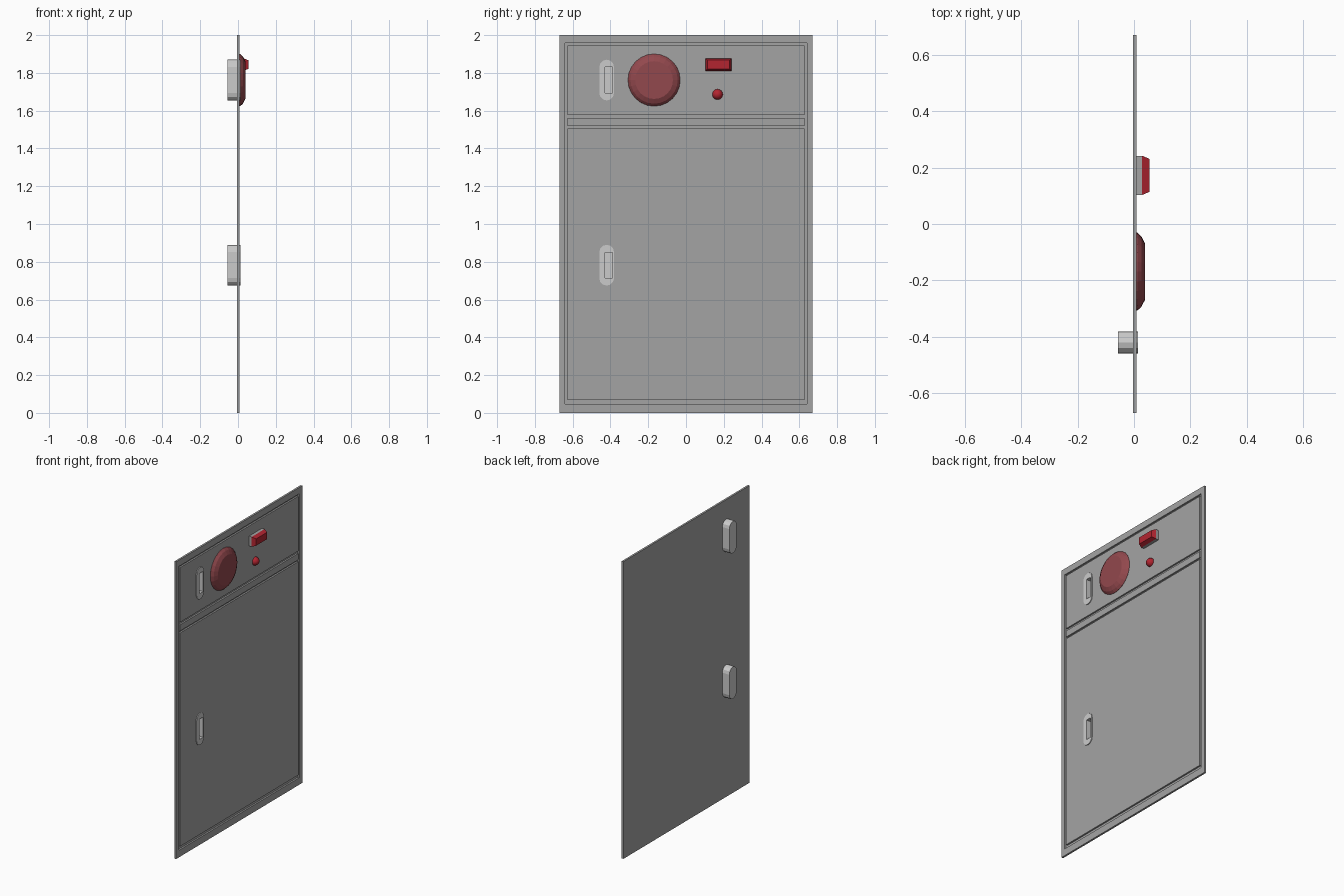
import bpy, bmesh
from math import sin, cos, pi, radians

if "Cube" in bpy.data.objects:
    bpy.data.objects.remove(bpy.data.objects["Cube"])

PANEL_GREY = (0.37, 0.37, 0.37)
HANDLE_GREY = (0.63, 0.63, 0.63)
RED = (0.45, 0.018, 0.03)
BELL_RED = (0.29, 0.065, 0.075)


def finish(name, bm, color=PANEL_GREY, smooth=False):
    bmesh.ops.recalc_face_normals(bm, faces=bm.faces)
    me = bpy.data.meshes.new(name)
    bm.to_mesh(me)
    bm.free()
    ob = bpy.data.objects.new(name, me)
    bpy.context.collection.objects.link(ob)
    mat = bpy.data.materials.new(name + "_paint")
    mat.diffuse_color = (*color, 1)
    mat.use_nodes = True
    mat.node_tree.nodes["Principled BSDF"].inputs["Base Color"].default_value = mat.diffuse_color
    me.materials.append(mat)
    if smooth:
        bpy.ops.object.select_all(action='DESELECT')
        ob.select_set(True)
        bpy.context.view_layer.objects.active = ob
        bpy.ops.object.shade_smooth_by_angle(angle=radians(30))
    return ob


def loft(name, loops, closed=False, **kw):
    """Skin a list of equal-length 3D loops; cap the ends or close into a ring."""
    bm = bmesh.new()
    rows = [[bm.verts.new(p) for p in lp] for lp in loops]
    n = len(rows[0])
    pairs = list(zip(rows, rows[1:] + rows[:1])) if closed else list(zip(rows, rows[1:]))
    for a, b in pairs:
        for i in range(n):
            j = (i + 1) % n
            bm.faces.new((a[i], a[j], b[j], b[i]))
    if not closed:
        bm.faces.new(rows[0])
        bm.faces.new(rows[-1])
    return finish(name, bm, **kw)


def rect(x, y0, y1, z0, z1):
    return [(x, y0, z0), (x, y1, z0), (x, y1, z1), (x, y0, z1)]


def box(name, x0, x1, *r, **kw):
    return loft(name, [rect(x0, *r), rect(x1, *r)], **kw)


def circle(x, r, cy, cz, n):
    return [(x, cy + r * cos(2 * pi * i / n), cz + r * sin(2 * pi * i / n)) for i in range(n)]


def stadium(x, cy, cz, r, half, n=6):
    pts = []
    for s in (1, -1):
        for i in range(n + 1):
            a = pi * i / n
            pts.append((x, cy + s * r * cos(a), cz + s * (half - r + r * sin(a))))
    return pts


def cut(target, cutter):
    m = target.modifiers.new("cut", 'BOOLEAN')
    m.operation = 'DIFFERENCE'
    m.solver = 'EXACT'
    m.object = cutter
    bpy.context.view_layer.objects.active = target
    bpy.ops.object.modifier_apply(modifier=m.name)
    bpy.data.objects.remove(cutter)


FRONT, FLOOR, BACK = 0.009, -0.002, -0.004
IN = -0.003     # how deep raised panels sink into the back plate

# Back plate, raised outer frame, and door panels separated by grooves
plate = box("back_plate", BACK, FLOOR, -0.671, 0.671, 0, 2)
outer, inner = (-0.671, 0.671, 0, 2), (-0.64, 0.64, 0.047, 1.958)
loft("outer_frame", [rect(IN, *outer), rect(FRONT, *outer), rect(FRONT, *inner), rect(IN, *inner)], closed=True)
upper = box("upper_door", IN, FRONT, -0.628, 0.628, 1.577, 1.945)
box("middle_rail", IN, FRONT, -0.628, 0.628, 1.518, 1.56)
lower = box("lower_door", IN, FRONT, -0.628, 0.628, 0.069, 1.505)

# Recessed pull handles with a finger pocket behind the panel
for label, cz, door in (("upper", 1.762, upper), ("lower", 0.782, lower)):
    cy = -0.42
    handle = loft(label + "_handle", [stadium(-0.056, cy, cz, 0.039, 0.108),
                                      stadium(0.014, cy, cz, 0.039, 0.108)], color=HANDLE_GREY)
    cut(handle, box("slot", -0.047, 0.05, -0.43, -0.39, cz - 0.068, cz + 0.068, color=HANDLE_GREY))
    for part in (plate, door):
        cut(part, box("slot", -0.1, 0.1, -0.434, -0.386, cz - 0.072, cz + 0.072))

# Alarm bell with faceted rim
profile = [(0.0, 0.14), (0.012, 0.138), (0.026, 0.125), (0.039, 0.1)]
loft("alarm_bell", [circle(x, r, -0.169, 1.762, 24) for x, r in profile], color=BELL_RED)

# Warning lamp: grey base with tapered red lens
box("lamp_base", 0, 0.029, 0.103, 0.242, 1.811, 1.877)
loft("lamp_lens", [rect(0.029, 0.103, 0.242, 1.811, 1.877),
                   rect(0.055, 0.114, 0.231, 1.821, 1.867)], color=RED)

# Domed push button
loft("push_button", [circle(0.0, 0.028, 0.167, 1.686, 16)] +
     [circle(FRONT + 0.028 * sin(a), 0.028 * cos(a), 0.167, 1.686, 16)
      for a in [pi / 2 * i / 6 for i in range(6)] + [pi / 2 * 0.96]],
     color=RED, smooth=True)
